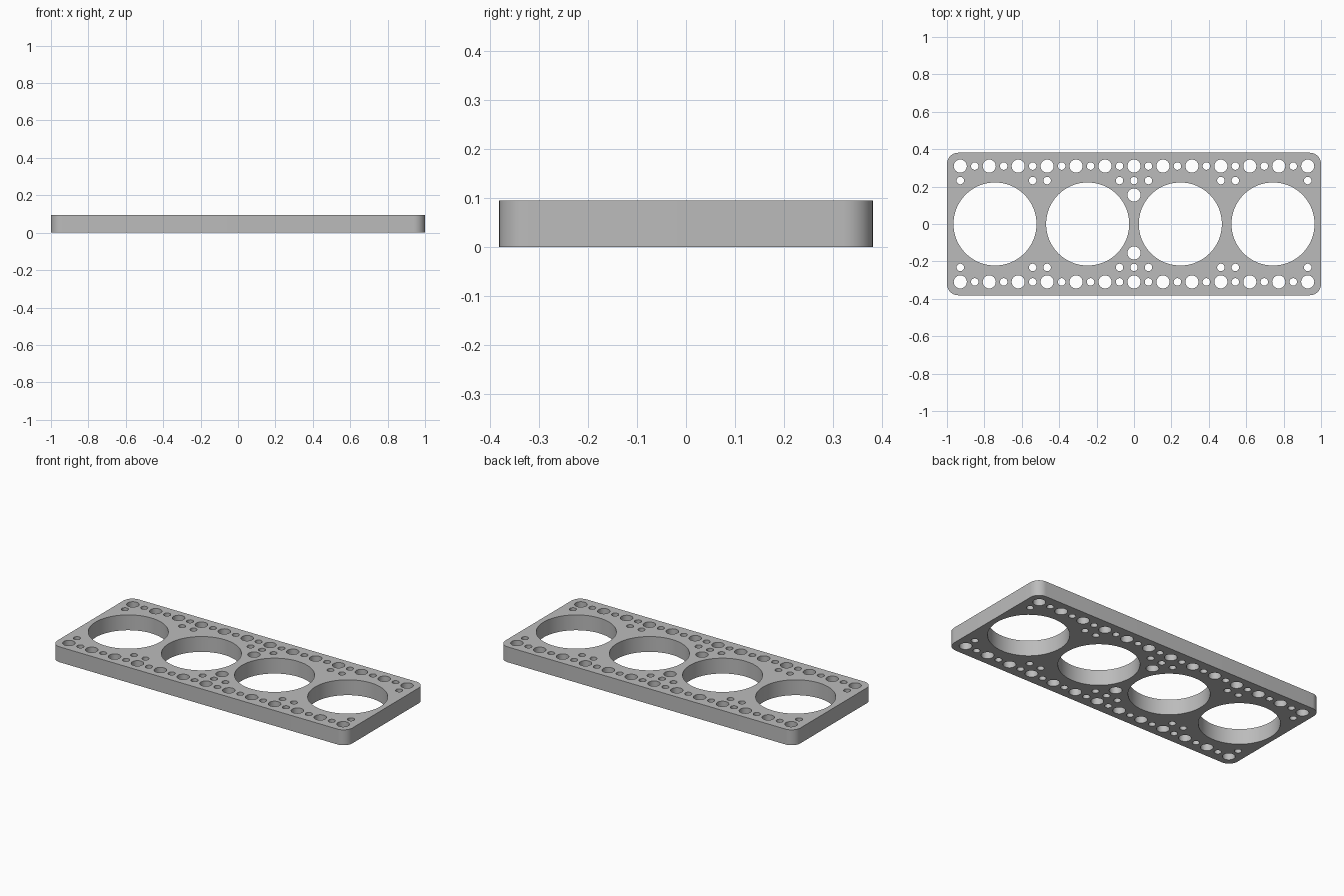
import bpy, bmesh
from math import cos, sin, pi

if "Cube" in bpy.data.objects:
    bpy.data.objects.remove(bpy.data.objects["Cube"])

HALF_X, HALF_Y, HEIGHT, CORNER = 1.0, 0.381, 0.094, 0.06
PITCH = 0.0774                      # hole grid spacing
BORE, BIG, SMALL = 0.222, 0.035, 0.02

metal = bpy.data.materials.new("grey_metal")
metal.use_nodes = True
grey = (0.5, 0.5, 0.5, 1)
metal.diffuse_color = grey
metal.node_tree.nodes["Principled BSDF"].inputs["Base Color"].default_value = grey

profile = bpy.data.curves.new("plate_profile", "CURVE")
profile.dimensions = "2D"
profile.fill_mode = "BOTH"
profile.extrude = HEIGHT / 2


def outline(points):
    spline = profile.splines.new("POLY")
    spline.points.add(len(points) - 1)
    for p, (x, y) in zip(spline.points, points):
        p.co = (x, y, 0, 1)
    spline.use_cyclic_u = True


def hole(x, y, radius, sides=32):
    outline([(x + radius * cos(2 * pi * i / sides),
              y + radius * sin(2 * pi * i / sides)) for i in range(sides)])


# Rounded rectangular rim
rim = []
for k, (sx, sy) in enumerate([(1, 1), (-1, 1), (-1, -1), (1, -1)]):
    for i in range(13):
        a = (k + i / 12) * pi / 2
        rim.append((sx * (HALF_X - CORNER) + CORNER * cos(a),
                    sy * (HALF_Y - CORNER) + CORNER * sin(a)))
outline(rim)

# Four large bores
for k in (-1.5, -0.5, 0.5, 1.5):
    hole(k * 0.4955, 0, BORE, 96)

# Mounting holes, mirrored front and back
for side in (-1, 1):
    for i in range(-12, 13):
        hole(i * PITCH, side * 4 * PITCH, SMALL if i % 2 else BIG)
    for i in (-12, -7, -6, -1, 0, 1, 6, 7, 12):
        hole(i * PITCH, side * 3 * PITCH, SMALL)
    hole(0, side * 2 * PITCH, BIG)

# Turn the extruded profile into a welded mesh plate
source = bpy.data.objects.new("plate_source", profile)
bpy.context.collection.objects.link(source)
bpy.context.view_layer.update()
depsgraph = bpy.context.evaluated_depsgraph_get()
mesh = bpy.data.meshes.new_from_object(source.evaluated_get(depsgraph))
bpy.data.objects.remove(source)

bm = bmesh.new()
bm.from_mesh(mesh)
bmesh.ops.remove_doubles(bm, verts=bm.verts, dist=0.0001)
bmesh.ops.translate(bm, verts=bm.verts, vec=(0, 0, HEIGHT / 2))
bmesh.ops.recalc_face_normals(bm, faces=bm.faces)
bm.to_mesh(mesh)
bm.free()

mesh.materials.clear()
mesh.materials.append(metal)
plate = bpy.data.objects.new("perforated_plate", mesh)
bpy.context.collection.objects.link(plate)
bpy.ops.object.select_all(action="DESELECT")
plate.select_set(True)
bpy.context.view_layer.objects.active = plate
bpy.ops.object.shade_smooth_by_angle()
